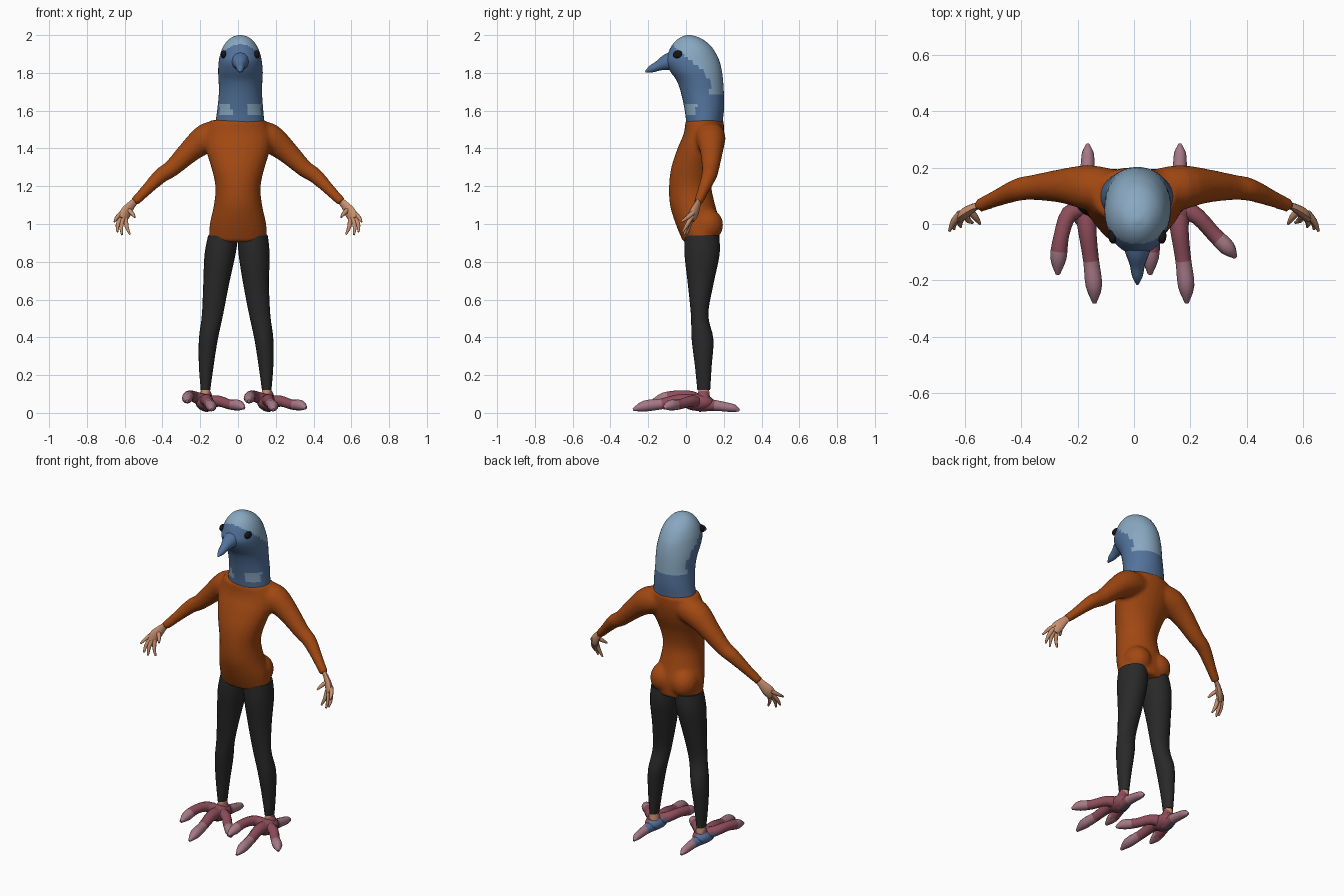
import bpy, bmesh, math
from mathutils import Vector


def material(name, rgb):
    m = bpy.data.materials.new(name)
    m.diffuse_color = (*rgb, 1)
    return m


ORANGE = material("orange_knit", (0.36, 0.065, 0.006))
BLUE = material("slate_blue", (0.085, 0.17, 0.33))
PALE = material("pale_blue", (0.25, 0.39, 0.53))
BLACK = material("charcoal", (0.022, 0.022, 0.022))
SKIN = material("skin", (0.58, 0.28, 0.16))
ROSE = material("rose", (0.27, 0.075, 0.105))
MAUVE = material("mauve", (0.38, 0.19, 0.24))
EYE = material("eye_black", (0.008, 0.008, 0.008))


def resample(pts, sub):
    """Smooth curve through tuples of numbers."""
    out = []
    for i in range(len(pts) - 1):
        a, b, c, d = (pts[max(0, min(len(pts) - 1, i + k))] for k in (-1, 0, 1, 2))
        for s in range(sub):
            t = s / sub
            out.append(tuple(0.5 * (2 * q + (r - p) * t + (2 * p - 5 * q + 4 * r - w) * t * t
                                    + (3 * q - p - 3 * r + w) * t ** 3)
                             for p, q, r, w in zip(a, b, c, d)))
    return out + [pts[-1]]


def skin_rings(bm, rings):
    loops = [[bm.verts.new(p) for p in ring] for ring in rings]
    n = len(loops[0])
    for a, b in zip(loops, loops[1:]):
        for i in range(n):
            j = (i + 1) % n
            bm.faces.new((a[i], a[j], b[j], b[i]))
    bm.faces.new(loops[0][::-1])
    bm.faces.new(loops[-1])


def angles(n):
    return [2 * math.pi * i / n for i in range(n)]


def stack(bm, rows, n=24, sub=4):
    """Upright body from rows of (z, centre x, half width, front y, back y)."""
    rings = []
    for z, cx, hw, y0, y1 in resample(rows, sub):
        rings.append([(cx + hw * math.cos(a), (y0 + y1) / 2 + (y1 - y0) / 2 * math.sin(a), z)
                      for a in angles(n)])
    skin_rings(bm, rings)


def tube(bm, pts, n=12, sub=3, flat=1.0, side=(0, 0, 1)):
    """Round limb through (x, y, z, radius)."""
    pts = resample(pts, sub)
    cs = [Vector(p[:3]) for p in pts]
    rings = []
    for i, c in enumerate(cs):
        t = (cs[min(i + 1, len(cs) - 1)] - cs[max(i - 1, 0)]).normalized()
        u = t.cross(Vector(side)).normalized()
        v = u.cross(t)
        r = max(pts[i][3], 0.002)
        rings.append([c + u * r * math.cos(a) + v * r * flat * math.sin(a) for a in angles(n)])
    skin_rings(bm, rings)


def ball(bm, c, r):
    geo = bmesh.ops.create_uvsphere(bm, u_segments=16, v_segments=10, radius=1)
    for v in geo["verts"]:
        v.co = Vector(c) + Vector([v.co[k] * r[k] for k in range(3)])


def finish(bm, name, mats, rule=None, angle=50):
    bmesh.ops.recalc_face_normals(bm, faces=bm.faces)
    bm.normal_update()
    for f in bm.faces:
        if rule:
            f.material_index = rule(f.calc_center_median(), f.normal)
    me = bpy.data.meshes.new(name)
    bm.to_mesh(me)
    bm.free()
    for m in mats:
        me.materials.append(m)
    ob = bpy.data.objects.new(name, me)
    bpy.context.collection.objects.link(ob)
    bpy.ops.object.select_all(action='DESELECT')
    ob.select_set(True)
    bpy.context.view_layer.objects.active = ob
    bpy.ops.object.shade_smooth_by_angle(angle=math.radians(angle))
    return ob


# Sweater: torso, hips and sleeves fused together
bm = bmesh.new()
stack(bm, [(0.905, 0, 0.155, -0.015, 0.175), (1.0, 0, 0.15, -0.055, 0.18),
           (1.1, 0, 0.128, -0.085, 0.155), (1.2, 0, 0.12, -0.09, 0.135),
           (1.3, 0, 0.142, -0.078, 0.15), (1.4, 0, 0.172, -0.045, 0.185),
           (1.48, 0, 0.175, -0.012, 0.2), (1.55, 0, 0.145, -0.003, 0.2)])
for s in (-1, 1):
    ball(bm, (s * 0.07, 0.11, 0.995), (0.08, 0.088, 0.088))
    tube(bm, [(s * 0.08, 0.12, 1.475, 0.075), (s * 0.165, 0.13, 1.455, 0.08),
              (s * 0.25, 0.135, 1.39, 0.062), (s * 0.35, 0.13, 1.295, 0.046),
              (s * 0.41, 0.122, 1.255, 0.041), (s * 0.49, 0.09, 1.175, 0.03),
              (s * 0.55, 0.064, 1.115, 0.025)], n=16)
sweater = finish(bm, "sweater", [ORANGE])
rem = sweater.modifiers.new("fuse", 'REMESH')
rem.mode = 'VOXEL'
rem.voxel_size = 0.011
rem.use_smooth_shade = True
smo = sweater.modifiers.new("soften", 'SMOOTH')
smo.factor = 0.5
smo.iterations = 5

# Bird head and neck with a pale crown running down the nape
CROWN = [(1.68, 0.13), (1.76, 0.125), (1.82, 0.08), (1.87, 0.02), (1.94, -0.06), (2.01, -0.12)]


def head_rule(c, n):
    if abs(c.z - 1.605) < 0.024 and c.y < 0.055 and 0.045 < abs(c.x - 0.01) < 0.115:
        return 1
    for (z0, y0), (z1, y1) in zip(CROWN, CROWN[1:]):
        if z0 <= c.z < z1:
            return int(c.y > y0 + (y1 - y0) * (c.z - z0) / (z1 - z0))
    return 0


bm = bmesh.new()
stack(bm, [(1.5, 0.005, 0.135, 0.005, 0.19), (1.55, 0.01, 0.128, 0.0, 0.195),
           (1.62, 0.012, 0.12, -0.01, 0.202), (1.7, 0.013, 0.114, -0.028, 0.2),
           (1.76, 0.013, 0.116, -0.05, 0.196), (1.81, 0.013, 0.118, -0.085, 0.19),
           (1.86, 0.012, 0.114, -0.108, 0.178), (1.9, 0.012, 0.106, -0.097, 0.16),
           (1.94, 0.012, 0.09, -0.078, 0.134), (1.97, 0.012, 0.068, -0.054, 0.1),
           (1.99, 0.012, 0.042, -0.025, 0.062), (2.0, 0.012, 0.01, 0.005, 0.025)], n=40, sub=5)
finish(bm, "head", [BLUE, PALE], head_rule)

# Beak
bm = bmesh.new()
tube(bm, [(0.012, -0.06, 1.865, 0.055), (0.012, -0.105, 1.855, 0.042),
          (0.012, -0.145, 1.838, 0.027), (0.012, -0.185, 1.82, 0.019),
          (0.012, -0.215, 1.806, 0.004)])
finish(bm, "beak", [BLUE])

# Eyes
bm = bmesh.new()
for s in (-1, 1):
    ball(bm, (0.012 + s * 0.087, -0.042, 1.897), (0.016, 0.028, 0.021))
finish(bm, "eyes", [EYE])

# Hands
for s, name in ((-1, "left_hand"), (1, "right_hand")):
    bm = bmesh.new()
    tube(bm, [(s * 0.535, 0.07, 1.13, 0.019), (s * 0.565, 0.06, 1.1, 0.024),
              (s * 0.595, 0.042, 1.06, 0.034), (s * 0.612, 0.025, 1.025, 0.028)],
         flat=0.55, side=(s * 0.5, 0.85, 0.1))
    for base, mid, tip in (
            ((0.615, 0.038, 1.06), (0.64, 0.008, 1.035), (0.654, -0.025, 1.012)),
            ((0.62, 0.03, 1.04), (0.637, 0.005, 0.995), (0.638, -0.018, 0.958)),
            ((0.61, 0.025, 1.03), (0.618, 0.005, 0.985), (0.614, -0.01, 0.942)),
            ((0.595, 0.03, 1.03), (0.589, 0.015, 0.985), (0.572, 0.005, 0.945)),
            ((0.58, 0.045, 1.075), (0.56, 0.022, 1.055), (0.546, 0.0, 1.035))):
        tube(bm, [(s * p[0], p[1], p[2], r) for p, r in zip((base, mid, tip), (0.013, 0.011, 0.005))],
             n=8, side=(0.3, 1, 0.2))
    finish(bm, name, [SKIN])

# Trouser legs and bare ankles
for s, name in ((-1, "left"), (1, "right")):
    o = -0.01
    bm = bmesh.new()
    stack(bm, [(0.12, s * 0.162 + o, 0.025, 0.06, 0.128), (0.25, s * 0.158 + o, 0.039, 0.047, 0.136),
               (0.39, s * 0.147 + o, 0.05, 0.03, 0.145), (0.52, s * 0.125 + o, 0.056, 0.026, 0.118),
               (0.68, s * 0.106 + o, 0.068, 0.01, 0.145), (0.84, s * 0.09 + o * 0.5, 0.082, -0.008, 0.178),
               (0.94, s * 0.078, 0.08, -0.005, 0.175)], n=20)
    finish(bm, name + "_trouser_leg", [BLACK])
    bm = bmesh.new()
    stack(bm, [(0.08, s * 0.162 + o, 0.03, 0.062, 0.128), (0.128, s * 0.162 + o, 0.023, 0.065, 0.122)], n=14)
    finish(bm, name + "_ankle", [SKIN])

# Bird feet: both have the same toe layout, set side by side
for hx, name in ((-0.17, "left_foot"), (0.157, "right_foot")):
    def foot_rule(c, n):
        d = math.hypot(c.x - hx, c.y - 0.09)
        if n.x < -0.1 and 0.04 < c.y < 0.17 and d < 0.085 and c.z < 0.085:
            return 2
        return 1 if d > 0.21 or c.y > 0.15 else 0

    bm = bmesh.new()
    ball(bm, (hx, 0.065, 0.055), (0.055, 0.085, 0.045))
    tube(bm, [(hx, 0.09, 0.05, 0.045), (hx, 0.093, 0.09, 0.034), (hx, 0.094, 0.115, 0.024)], side=(0, 1, 0))
    toes = (
        [(0, 0.06, 0.06, 0.035), (-0.06, 0.035, 0.085, 0.03), (-0.087, -0.04, 0.092, 0.027),
         (-0.098, -0.12, 0.078, 0.029), (-0.1, -0.178, 0.062, 0.008)],
        [(0, 0.05, 0.055, 0.04), (0.005, -0.03, 0.068, 0.032), (0.018, -0.13, 0.047, 0.028),
         (0.028, -0.22, 0.036, 0.029), (0.03, -0.28, 0.016, 0.007)],
        [(0.01, 0.06, 0.055, 0.036), (0.07, 0.025, 0.062, 0.029), (0.125, -0.035, 0.045, 0.027),
         (0.175, -0.085, 0.04, 0.028), (0.203, -0.118, 0.025, 0.007)],
        [(0, 0.07, 0.045, 0.04), (0.003, 0.15, 0.04, 0.029), (0.006, 0.22, 0.03, 0.024),
         (0.006, 0.255, 0.024, 0.02), (0.006, 0.283, 0.012, 0.006)])
    for toe in toes:
        tube(bm, [(hx + x, y, z, r) for x, y, z, r in toe])
    for v in bm.verts:
        v.co.z = max(v.co.z, 0.0)
    finish(bm, name, [ROSE, MAUVE, BLUE], foot_rule)
